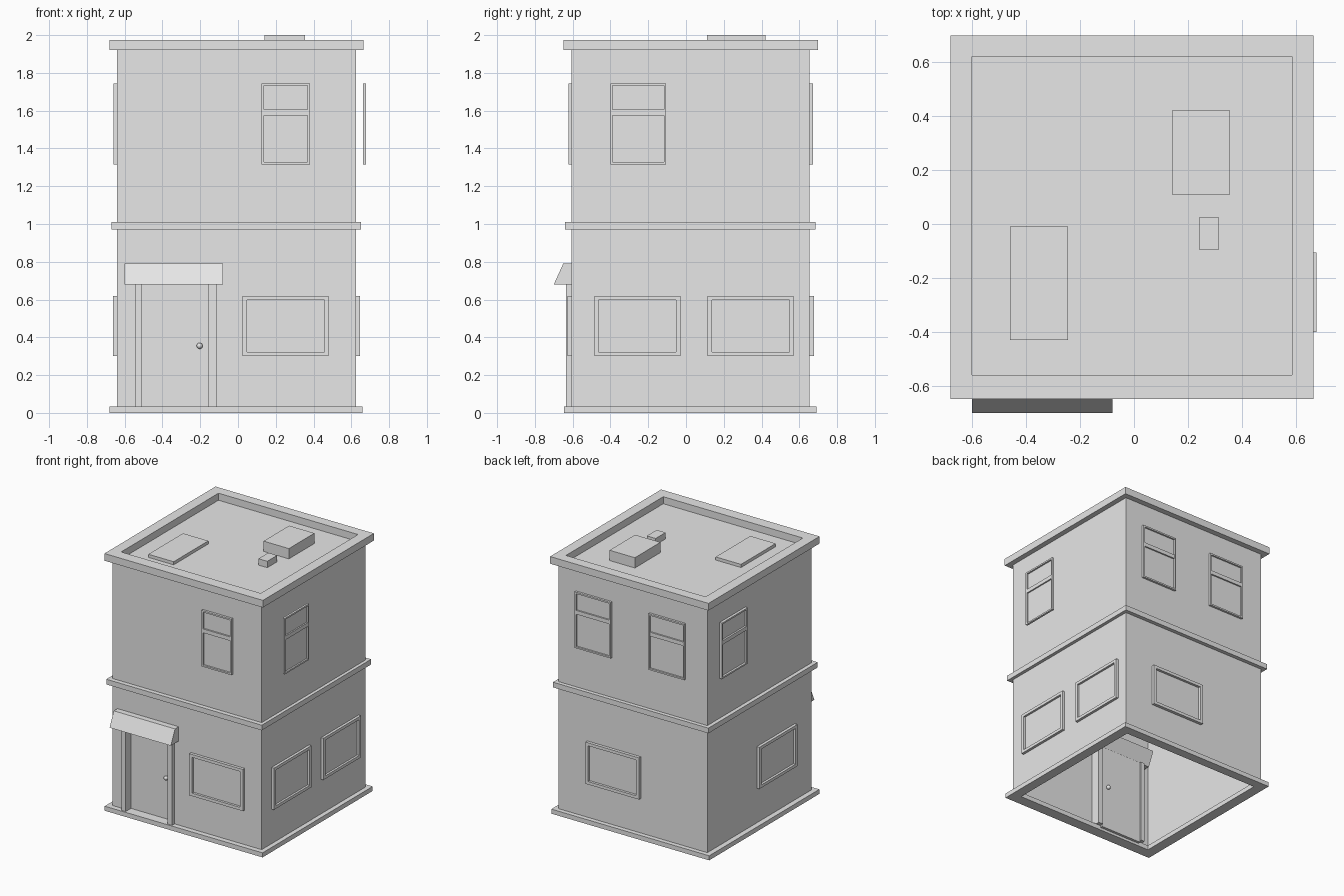
import bpy
import bmesh
from math import radians
from mathutils import Matrix, Vector

cube = bpy.data.objects.get("Cube")
if cube:
    bpy.data.objects.remove(cube)

# Single plain grey for the whole building
grey = bpy.data.materials.new("plain_grey")
grey.use_nodes = True
grey.diffuse_color = (0.8, 0.8, 0.8, 1)
grey.node_tree.nodes["Principled BSDF"].inputs["Base Color"].default_value = (0.8, 0.8, 0.8, 1)

# Outer wall planes
X0, X1, Y0, Y1 = -0.64, 0.625, -0.605, 0.655
ROOF = 1.92


def finish(name, bm, matrix=None):
    bmesh.ops.recalc_face_normals(bm, faces=bm.faces)
    mesh = bpy.data.meshes.new(name)
    bm.to_mesh(mesh)
    bm.free()
    mesh.materials.append(grey)
    obj = bpy.data.objects.new(name, mesh)
    obj.matrix_world = matrix or Matrix()
    bpy.context.collection.objects.link(obj)
    return obj


def box(name, x, y, z, matrix=None, shear=0):
    """Box between (low, high) pairs; shear slides the top along y."""
    bm = bmesh.new()
    bmesh.ops.create_cube(bm, size=1)
    for v in bm.verts:
        top = v.co.z > 0
        v.co = Vector((x[v.co.x > 0], y[v.co.y > 0] + shear * top, z[top]))
    return finish(name, bm, matrix)


def ring(name, x, y, z, inner_x, inner_y, matrix=None):
    """Rectangular frame with a rectangular hole."""
    bm = bmesh.new()
    loops = []
    for rx, ry in ((x, y), (inner_x, inner_y)):
        for h in z:
            loops.append([bm.verts.new((rx[i], ry[j], h))
                          for i, j in ((0, 0), (1, 0), (1, 1), (0, 1))])
    out_low, out_high, in_low, in_high = loops
    for a, b in ((out_low, out_high), (out_high, in_high),
                 (in_high, in_low), (in_low, out_low)):
        for i in range(4):
            k = (i + 1) % 4
            bm.faces.new((a[i], a[k], b[k], b[i]))
    return finish(name, bm, matrix)


# Hollow walls, open underneath, with the doorway cut from the front
DOOR_X, DOOR_TOP = (-0.545, -0.115), 0.68
bm = bmesh.new()
front = [(X0, 0), (DOOR_X[0], 0), (DOOR_X[0], DOOR_TOP), (DOOR_X[1], DOOR_TOP),
         (DOOR_X[1], 0), (X1, 0), (X1, ROOF), (X0, ROOF)]
bm.faces.new([bm.verts.new((x, Y0, z)) for x, z in front])
for (xa, ya), (xb, yb) in (((X1, Y0), (X1, Y1)), ((X1, Y1), (X0, Y1)), ((X0, Y1), (X0, Y0))):
    bm.faces.new([bm.verts.new(p) for p in
                  ((xa, ya, 0), (xb, yb, 0), (xb, yb, ROOF), (xa, ya, ROOF))])
bmesh.ops.remove_doubles(bm, verts=bm.verts, dist=0.0001)
finish("walls", bm)

# Base trim, middle band, parapet and roof deck
inner_x, inner_y = (-0.60, 0.585), (-0.56, 0.62)
ring("base_trim", (-0.68, 0.66), (-0.645, 0.69), (0, 0.035), inner_x, inner_y)
ring("middle_band", (-0.67, 0.65), (-0.64, 0.685), (0.97, 1.01), (X0, X1), (Y0, Y1))
ring("parapet", (-0.68, 0.665), (-0.648, 0.698), (ROOF, 1.975), inner_x, inner_y)
box("roof_deck", (X0, X1), (Y0, Y1), (1.91, 1.921))

# Rooftop fittings
box("roof_unit", (0.14, 0.355), (0.11, 0.42), (ROOF, 2.0))
box("roof_vent", (0.24, 0.315), (-0.095, 0.025), (ROOF, 1.97))
box("roof_hatch", (-0.46, -0.245), (-0.43, -0.01), (ROOF, 1.945))

# Windows: local x runs along the wall, y is height, z points outward
walls = {"front": (0, -Y0), "right": (90, X1), "back": (180, Y1), "left": (-90, -X0)}


def window(side, name, u0, u1, sash, depth, gap=0):
    angle, offset = walls[side]
    m = (Matrix.Rotation(radians(angle), 4, "Z") @ Matrix.Rotation(radians(90), 4, "X")
         @ Matrix.Translation((0, 0, offset + gap)))
    z0, z1, rim = (1.315, 1.745, 0.012) if sash else (0.30, 0.62, 0.023)
    ux, uz = (u0 + rim, u1 - rim), (z0 + rim, z1 - rim)
    ring(name + "_frame", (u0, u1), (z0, z1), (0, depth), ux, uz, m)
    box(name + "_pane", ux, uz, (0, 0.004), m)
    if sash:
        box(name + "_crossbar", ux, (1.575, 1.605), (0, depth * 0.9), m)


window("front", "front_lower_window", 0.025, 0.48, False, 0.022)
window("front", "front_upper_window", 0.125, 0.38, True, 0.018)
window("right", "right_lower_window_a", -0.485, -0.03, False, 0.02)
window("right", "right_lower_window_b", 0.115, 0.57, False, 0.02)
window("right", "right_upper_window", -0.40, -0.105, True, 0.016, 0.036)
window("back", "back_lower_window", -0.38, 0.075, False, 0.023)
window("back", "back_upper_window_a", -0.475, -0.17, True, 0.017)
window("back", "back_upper_window_b", 0.15, 0.455, True, 0.017)
window("left", "left_lower_window", -0.055, 0.405, False, 0.022)
window("left", "left_upper_window", -0.505, -0.195, True, 0.02)

# Recessed door with posts, knobs on both sides and a slanted canopy
post_y = (-0.635, -0.53)
box("door_post_a", (DOOR_X[0], -0.51), post_y, (0.035, DOOR_TOP))
box("door_post_b", (-0.155, DOOR_X[1]), post_y, (0.035, DOOR_TOP))
box("door_panel", (-0.51, -0.155), (-0.57, -0.54), (0.035, DOOR_TOP))
box("door_sill", (-0.51, -0.155), (Y0, -0.54), (0.02, 0.035))
box("door_canopy", (-0.60, -0.08), (-0.70, -0.55), (0.68, 0.79), shear=0.05)
for side, y in (("outer", -0.584), ("inner", -0.526)):
    bm = bmesh.new()
    bmesh.ops.create_uvsphere(bm, u_segments=16, v_segments=10, radius=0.016)
    for f in bm.faces:
        f.smooth = True
    finish(side + "_door_knob", bm, Matrix.Translation((-0.203, y, 0.355)))
